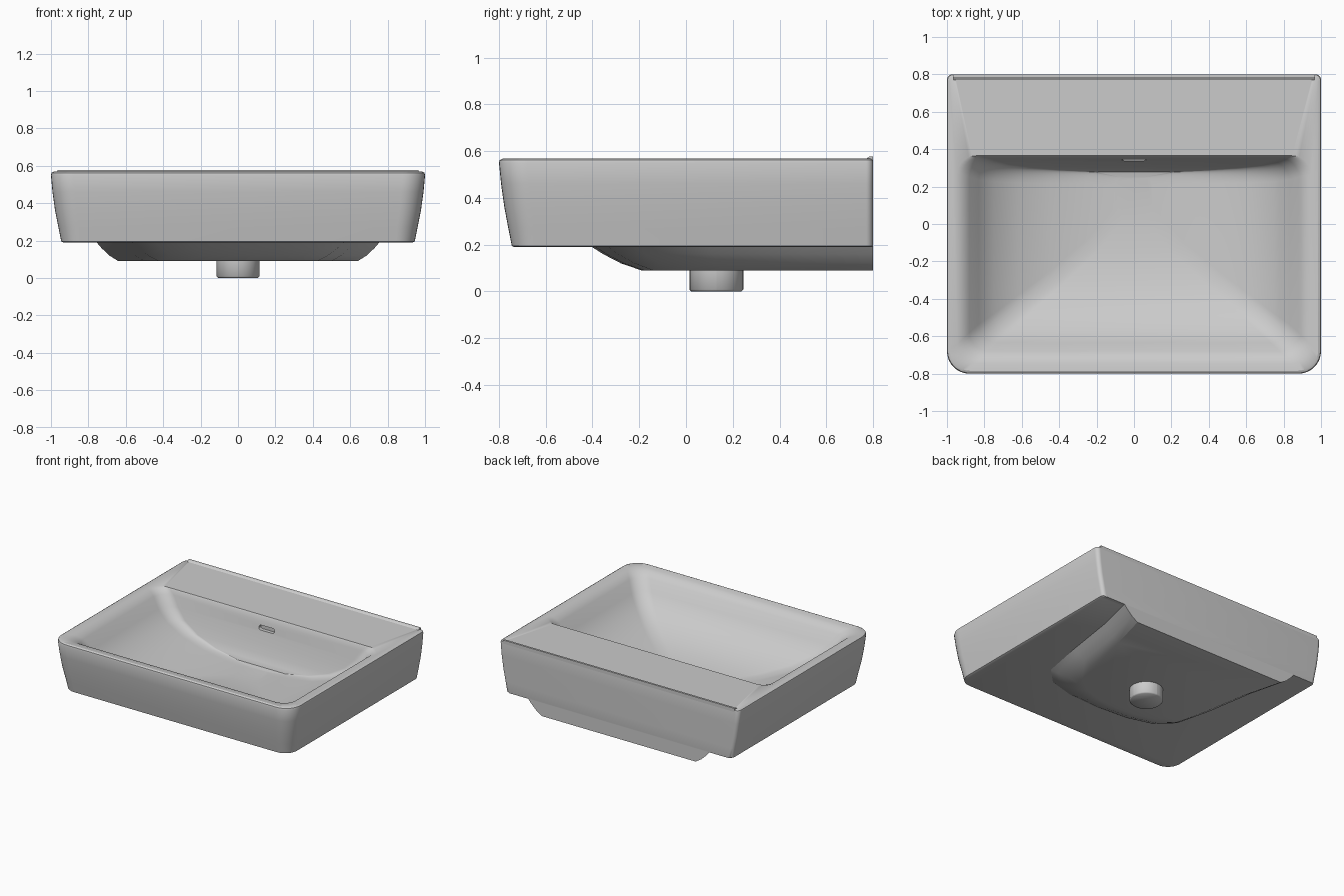
import bpy, bmesh, math

cube = bpy.data.objects.get("Cube")
if cube:
    bpy.data.objects.remove(cube, do_unlink=True)

ceramic = bpy.data.materials.new("light_grey_ceramic")
ceramic.use_nodes = True
colour = (0.6, 0.6, 0.6, 1)
ceramic.diffuse_color = colour
ceramic.node_tree.nodes["Principled BSDF"].inputs["Base Color"].default_value = colour


def ring(half_width, front, back, z, front_radius, back_radius, steps=8):
    """Rounded rectangle with separate front and back corner radii."""
    points = []
    corners = ((1, 1, back, back_radius), (-1, 1, back, back_radius),
               (-1, -1, front, front_radius), (1, -1, front, front_radius))
    for quarter, (sx, sy, edge, r) in enumerate(corners):
        for i in range(steps + 1):
            a = math.pi / 2 * (quarter + i / steps)
            points.append((sx * (half_width - r) + r * math.cos(a),
                           edge - sy * r + r * math.sin(a), z))
    return points


def loft(name, rings):
    """Skin a stack of equal rings and cap both ends."""
    bm = bmesh.new()
    loops = [[bm.verts.new(p) for p in points] for points in rings]
    for a, b in zip(loops, loops[1:]):
        for i in range(len(a)):
            j = (i + 1) % len(a)
            bm.faces.new((a[i], a[j], b[j], b[i]))
    bm.faces.new(loops[0])
    bm.faces.new(loops[-1])
    bmesh.ops.recalc_face_normals(bm, faces=bm.faces)
    mesh = bpy.data.meshes.new(name)
    bm.to_mesh(mesh)
    bm.free()
    mesh.materials.append(ceramic)
    obj = bpy.data.objects.new(name, mesh)
    bpy.context.collection.objects.link(obj)
    return obj


def select(obj):
    bpy.ops.object.select_all(action='DESELECT')
    obj.select_set(True)
    bpy.context.view_layer.objects.active = obj


def smooth(obj, degrees=30):
    select(obj)
    bpy.ops.object.shade_smooth_by_angle(angle=math.radians(degrees))


# Outer shell: half width, front, back, height, front corner radius
outer = [(0.935, -0.735, 0.8, 0.19, 0.1), (0.945, -0.745, 0.8, 0.195, 0.1),
         (0.96, -0.76, 0.8, 0.27, 0.11), (0.978, -0.777, 0.8, 0.36, 0.115),
         (0.992, -0.791, 0.8, 0.46, 0.12), (1.0, -0.8, 0.8, 0.55, 0.12),
         (0.997, -0.797, 0.798, 0.562, 0.12), (0.985, -0.785, 0.79, 0.568, 0.11)]

# Bowl: half width, front, back, height, corner radius
bowl = [(0.945, -0.745, 0.365, 0.564, 0.1), (0.915, -0.715, 0.36, 0.554, 0.1),
        (0.88, -0.68, 0.352, 0.525, 0.1), (0.83, -0.635, 0.335, 0.45, 0.1),
        (0.75, -0.57, 0.316, 0.375, 0.09), (0.62, -0.46, 0.3, 0.305, 0.08),
        (0.45, -0.32, 0.287, 0.253, 0.07), (0.25, -0.14, 0.277, 0.222, 0.06),
        (0.1, 0.04, 0.25, 0.213, 0.05)]

basin = loft("basin", [ring(*s, 0.03) for s in outer] + [ring(*s, s[-1]) for s in bowl])

# Overflow slot cut into the back wall of the bowl
cutter = loft("overflow_cutter", [ring(0.065, 0.463, 0.497, z, 0.016, 0.016)
                                  for z in (-0.365, -0.3)])
cutter.rotation_euler.x = math.pi / 2
cutter.hide_render = True
cut = basin.modifiers.new("overflow_slot", 'BOOLEAN')
cut.operation = 'DIFFERENCE'
cut.solver = 'EXACT'
cut.object = cutter
select(basin)
bpy.ops.object.modifier_apply(modifier=cut.name)
bpy.data.objects.remove(cutter, do_unlink=True)
smooth(basin)

# Underside bulge: mirrored half outlines, running flat into the back
upper = [(0.76, 0.8), (0.69, 0.5), (0.63, 0.1), (0.57, -0.22),
         (0.45, -0.34), (0.25, -0.395), (0, -0.41)]
lower = [(0.64, 0.8), (0.56, 0.5), (0.5, 0.15), (0.42, -0.05),
         (0.3, -0.14), (0.15, -0.18), (0, -0.19)]


def bulge_ring(mix, z):
    half = [(a[0] + (b[0] - a[0]) * mix, a[1] + (b[1] - a[1]) * mix, z)
            for a, b in zip(upper, lower)]
    return half + [(-x, y, h) for x, y, h in reversed(half[:-1])]


underside = loft("underside_bulge", [bulge_ring(0, 0.195), bulge_ring(0.25, 0.16),
                                     bulge_ring(0.6, 0.12), bulge_ring(1, 0.09)])
smooth(underside)

# Drain outlet
drain = loft("drain_outlet", [ring(r, 0.13 - r, 0.13 + r, z, r, r)
                              for r, z in ((0.107, 0), (0.115, 0.008), (0.115, 0.1))])
smooth(drain, 50)

# Raised lip along the back edge
lip_profile = [(0.762, 0.562), (0.785, 0.577), (0.8, 0.577), (0.8, 0.55)]
lip = loft("back_lip", [[(x, y, z) for y, z in lip_profile] for x in (-0.965, 0.965)])
smooth(lip)
